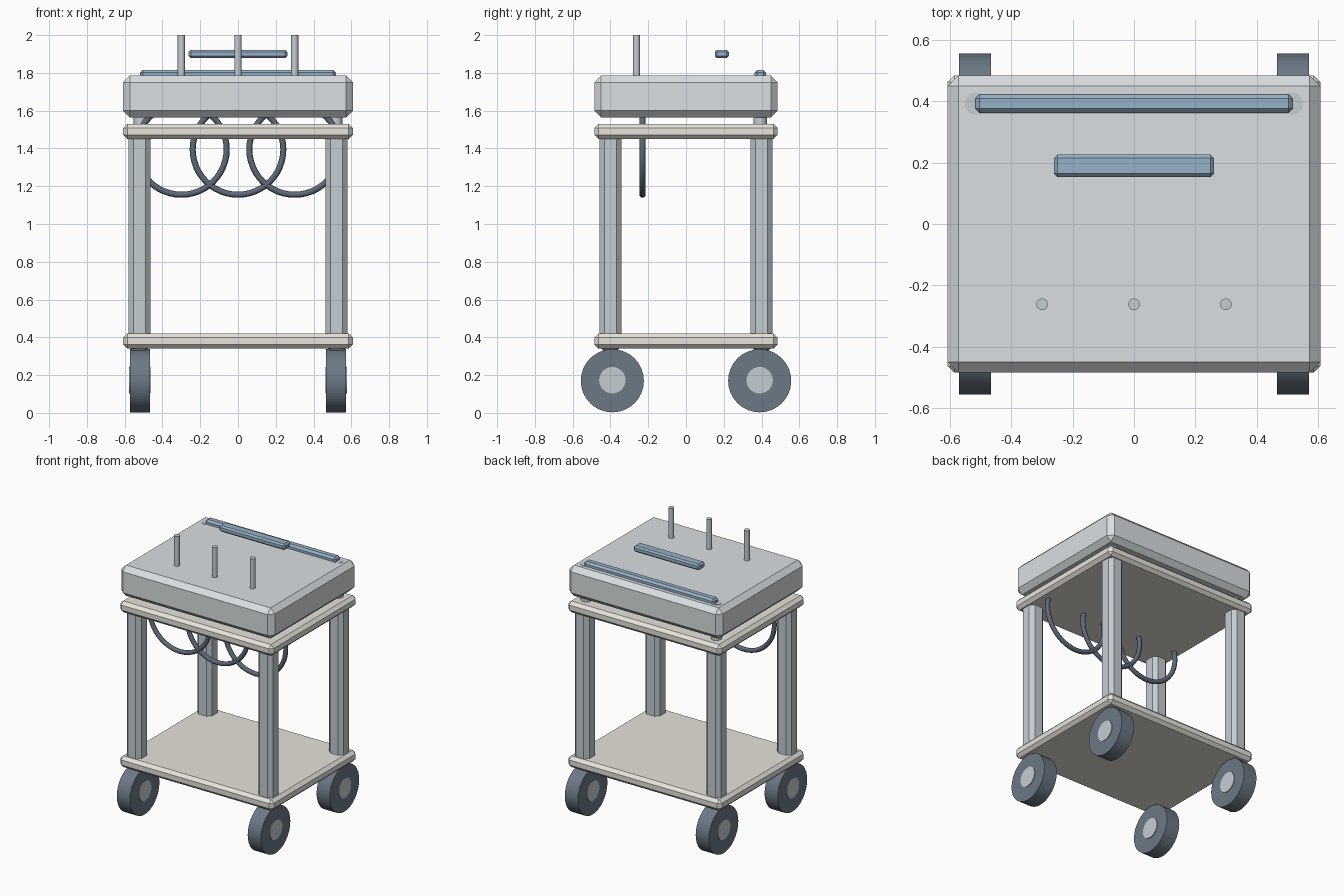
import bpy, math

if "Cube" in bpy.data.objects:
    bpy.data.objects.remove(bpy.data.objects["Cube"])


def mat(name, r, g, b):
    m = bpy.data.materials.new(name)
    m.diffuse_color = (r, g, b, 1)
    m.use_nodes = True
    m.node_tree.nodes["Principled BSDF"].inputs["Base Color"].default_value = m.diffuse_color
    return m


BODY = mat("pale_grey", 0.70, 0.74, 0.76)
SHELF = mat("cream", 0.80, 0.77, 0.71)
STEEL = mat("steel", 0.56, 0.61, 0.65)
RUBBER = mat("rubber", 0.15, 0.19, 0.24)
BLUE = mat("blue", 0.31, 0.44, 0.57)
CABLE = mat("cable", 0.11, 0.14, 0.19)


def finish(name, m):
    o = bpy.context.object
    o.name = name
    o.data.materials.append(m)
    return o


def box(name, loc, size, bevel, m):
    bpy.ops.mesh.primitive_cube_add(size=1, location=loc)
    o = finish(name, m)
    o.scale = size
    bpy.ops.object.transform_apply(location=False, rotation=False, scale=True)
    b = o.modifiers.new("chamfer", 'BEVEL')
    b.width = bevel
    b.segments = 1
    return o


def cyl(name, loc, r, depth, m, sides=32, rot=(0, 0, 0)):
    bpy.ops.mesh.primitive_cylinder_add(vertices=sides, radius=r, depth=depth,
                                        location=loc, rotation=rot)
    o = finish(name, m)
    bpy.ops.object.shade_smooth_by_angle(angle=math.radians(35))
    return o


# Top housing and two shelves
box("top_housing", (0, 0, 1.675), (1.216, 0.97, 0.22), 0.035, BODY)
box("upper_shelf", (0, 0, 1.49), (1.216, 0.97, 0.08), 0.022, SHELF)
box("lower_shelf", (0, 0, 0.38), (1.216, 0.97, 0.08), 0.022, SHELF)

# Corner posts and wheels with hubs
X_AXIS = (0, math.pi / 2, 0)
for sx, side in ((-1, "left"), (1, "right")):
    for sy, end in ((-1, "front"), (1, "rear")):
        tag = f"{end}_{side}"
        x, y = sx * 0.522, sy * 0.40
        box(f"{tag}_post", (x, y, 0.91), (0.115, 0.115, 1.17), 0.026, STEEL)
        cyl(f"{tag}_wheel", (sx * 0.519, sy * 0.39, 0.17), 0.167, 0.104, RUBBER, 32, X_AXIS)
        cyl(f"{tag}_hub", (sx * 0.519, sy * 0.39, 0.173), 0.07, 0.114, STEEL, 32, X_AXIS)
    # Round handle supports rising through the housing
    cyl(f"{side}_handle_support", (sx * 0.516, 0.393, 1.637), 0.036, 0.30, STEEL)

# Rear handle and floating grip bar
box("rear_handle", (0, 0.393, 1.786), (1.036, 0.06, 0.06), 0.014, BLUE)
box("grip_bar", (0, 0.19, 1.90), (0.522, 0.073, 0.044), 0.011, BLUE)

# Pins on the top and hanging cable loops
for i, x in enumerate((-0.3, 0, 0.3)):
    cyl(f"pin_{i + 1}", (x, -0.262, 1.88), 0.019, 0.24, STEEL, 16)
    bpy.ops.mesh.primitive_torus_add(location=(x, -0.23, 1.395), rotation=(math.pi / 2, 0, 0),
                                     major_radius=0.24, minor_radius=0.016,
                                     major_segments=48, minor_segments=10)
    finish(f"cable_loop_{i + 1}", CABLE)
    bpy.ops.object.shade_smooth_by_angle(angle=math.radians(60))
